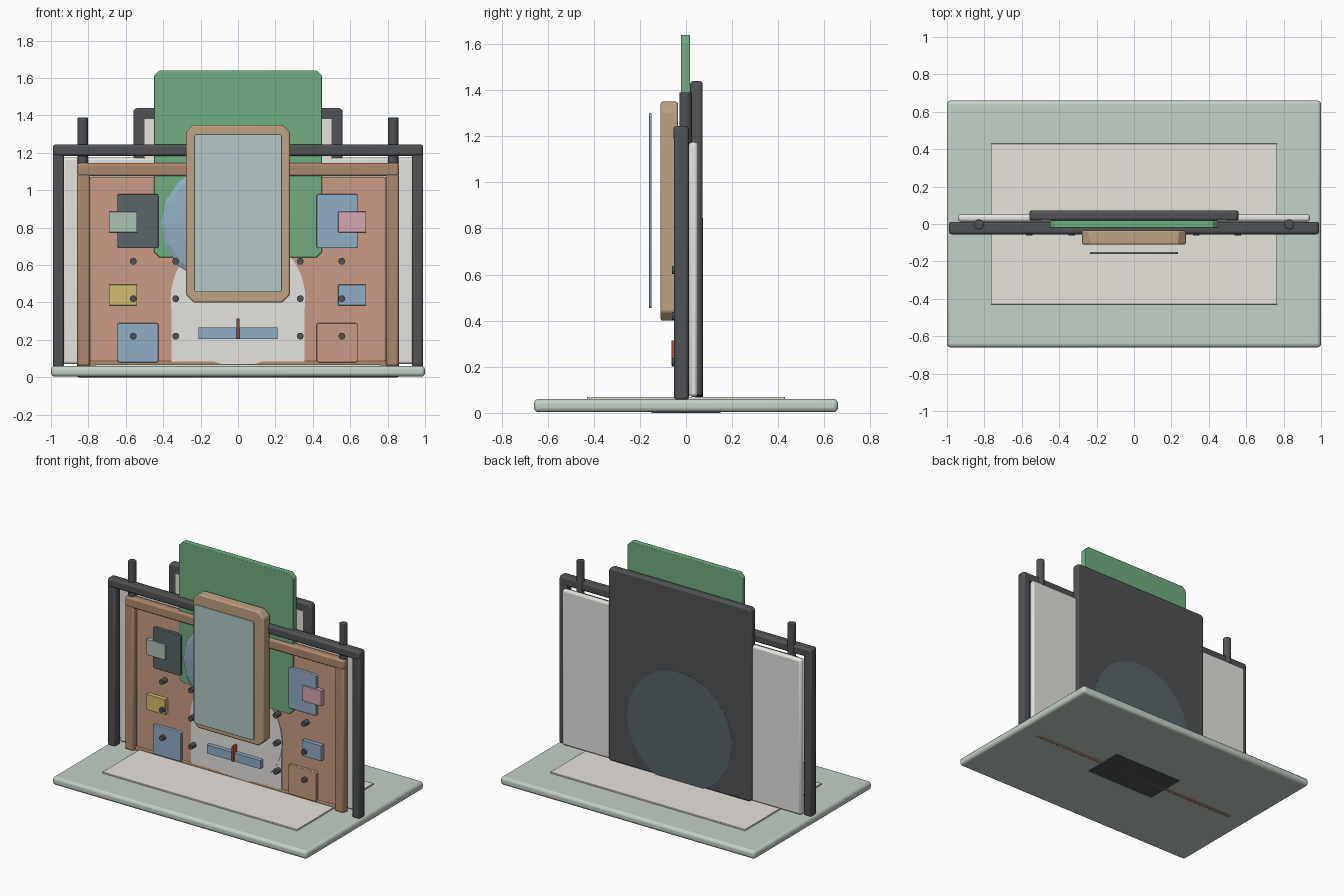
import bpy, bmesh, math
from mathutils import Matrix

if "Cube" in bpy.data.objects:
    bpy.data.objects.remove(bpy.data.objects["Cube"])

COL = {
    "sage": (0.55, 0.64, 0.57), "cream": (0.80, 0.77, 0.72), "dark": (0.08, 0.085, 0.09),
    "brown": (0.42, 0.25, 0.15), "salmon": (0.60, 0.33, 0.23), "green": (0.16, 0.42, 0.22),
    "tan": (0.52, 0.36, 0.22), "glass": (0.45, 0.58, 0.58), "blue": (0.28, 0.42, 0.56),
    "white": (0.78, 0.77, 0.74), "yellow": (0.65, 0.52, 0.15), "pink": (0.68, 0.38, 0.45),
    "mint": (0.42, 0.55, 0.47), "red": (0.6, 0.1, 0.06), "slate": (0.10, 0.13, 0.14),
}
MATS = {}
for key, c in COL.items():
    MATS[key] = bpy.data.materials.new(key)
    MATS[key].diffuse_color = (*c, 1)


def finish(name, bm, col, bevel=0, segs=2, smooth=True):
    bmesh.ops.recalc_face_normals(bm, faces=bm.faces)
    me = bpy.data.meshes.new(name)
    bm.to_mesh(me)
    bm.free()
    ob = bpy.data.objects.new(name, me)
    bpy.context.collection.objects.link(ob)
    me.materials.append(MATS[col])
    if bevel:
        m = ob.modifiers.new("bevel", 'BEVEL')
        m.width, m.segments = bevel, segs
    if smooth:
        bpy.context.view_layer.objects.active = ob
        ob.select_set(True)
        bpy.ops.object.shade_smooth_by_angle()
        ob.select_set(False)
    return ob


def box(name, x, y, z, col, bevel=0, segs=2):
    """Box from (min, max) pairs."""
    bm = bmesh.new()
    bmesh.ops.create_cube(bm, size=1)
    for v in bm.verts:
        for i, (a, b) in enumerate((x, y, z)):
            v.co[i] = b if v.co[i] > 0 else a
    return finish(name, bm, col, bevel, segs)


def plate(name, x, y, z, cut, col, bevel=0, segs=1):
    """Upright slab with clipped (segs=1) or rounded corners."""
    bm = bmesh.new()
    pts = []
    corners = ((x[1], z[1], 0), (x[0], z[1], 90), (x[0], z[0], 180), (x[1], z[0], 270))
    for cx, cz, a0 in corners:
        ox = cx - math.copysign(cut, cx - sum(x) / 2)
        oz = cz - math.copysign(cut, cz - sum(z) / 2)
        for i in range(segs + 1):
            a = math.radians(a0 + 90 * i / segs)
            pts.append(bm.verts.new((ox + cut * math.cos(a), y[0], oz + cut * math.sin(a))))
    f = bm.faces.new(pts)
    ext = bmesh.ops.extrude_face_region(bm, geom=[f])["geom"]
    bmesh.ops.translate(bm, vec=(0, y[1] - y[0], 0),
                        verts=[e for e in ext if isinstance(e, bmesh.types.BMVert)])
    return finish(name, bm, col, bevel, 2)


def rod(name, c, r, length, axis, col, n=24, bevel=0):
    bm = bmesh.new()
    rot = Matrix.Rotation(math.pi / 2, 4, 'X') if axis == 'Y' else Matrix()
    bmesh.ops.create_cone(bm, cap_ends=True, segments=n, radius1=r, radius2=r, depth=length,
                          matrix=Matrix.Translation(c) @ rot)
    return finish(name, bm, col, bevel)


# Base
box("base", (-1, 1), (-0.66, 0.66), (0.003, 0.06), "sage", 0.02, 3)
box("base_inlay", (-0.765, 0.765), (-0.43, 0.43), (0.05, 0.07), "cream", 0.003)
box("base_foot", (-0.28, 0.28), (-0.15, 0.15), (0, 0.03), "dark")

# Outer dark frame, inner brown frame and rods
for s, side in ((-1, "left"), (1, "right")):
    def mx(a, b):
        return tuple(sorted((s * a, s * b)))
    box("frame_post_" + side, mx(0.93, 0.99), (-0.052, 0.012), (0.055, 1.24), "dark", 0.012)
    box("inner_post_" + side, mx(0.79, 0.86), (-0.045, 0.01), (0.06, 1.09), "brown", 0.012)
    rod("rod_" + side, (s * 0.83, -0.002, 1.22), 0.027, 0.34, 'Z', "dark", bevel=0.004)
box("frame_top_bar", (-0.99, 0.99), (-0.055, 0.012), (1.182, 1.245), "dark", 0.014)
box("inner_top_bar", (-0.86, 0.86), (-0.045, 0.01), (1.075, 1.145), "brown", 0.012)
box("inner_bottom_bar", (-0.86, 0.86), (-0.02, 0.01), (0, 0.09), "brown", 0.01)

# Back panels
box("rear_panel", (-0.94, 0.94), (0.012, 0.052), (0.07, 1.175), "white", 0.014)
plate("tall_back_panel", (-0.56, 0.56), (0.018, 0.072), (0.07, 1.44), 0.025, "dark", 0.012, 4)
box("tall_panel_lining", (-0.5, 0.5), (0.013, 0.022), (0.1, 1.38), "cream")
rod("back_disc", (0, 0.064, 0.435), 0.41, 0.018, 'Y', "slate", 64)

# Front panels
box("board", (-0.79, 0.79), (-0.015, 0.012), (0.07, 1.07), "salmon", 0.008)
box("dial_backing", (-0.355, 0.355), (-0.018, 0), (0.07, 0.43), "white")
rod("dial", (0, -0.012, 0.42), 0.36, 0.016, 'Y', "white", 48)
plate("tall_green_panel", (-0.45, 0.45), (-0.022, 0.018), (0.64, 1.64), 0.03, "green", 0.004)

# Faceted blue lens
bm = bmesh.new()
bmesh.ops.create_uvsphere(bm, u_segments=16, v_segments=8, radius=0.32,
                          matrix=Matrix.Translation((-0.09, -0.03, 0.82)) @ Matrix.Diagonal((1, 0.09, 1, 1))
                          @ Matrix.Rotation(math.pi / 2, 4, 'X'))
finish("lens", bm, "blue", smooth=False)

# Raised front tablet and floating screen
plate("tablet", (-0.277, 0.277), (-0.11, -0.035), (0.40, 1.35), 0.04, "tan", 0.008)
plate("screen", (-0.235, 0.235), (-0.16, -0.15), (0.455, 1.30), 0.015, "glass", 0.002, 3)

# Tiles on the board: name, left edge, bottom, colour
for name, x, z, col in (("left_upper", -0.645, 0.69, "slate"), ("right_upper", 0.42, 0.69, "blue")):
    plate("large_tile_" + name, (x, x + 0.22), (-0.035, -0.01), (z, z + 0.29), 0.012, col, 0.003, 3)
for name, x, col in (("left", -0.645, "blue"), ("right", 0.42, "salmon")):
    plate("lower_tile_" + name, (x, x + 0.22), (-0.035, -0.01), (0.08, 0.29), 0.012, col, 0.003, 3)
for name, x, z, col in (("left_upper", -0.69, 0.775, "mint"), ("right_upper", 0.535, 0.775, "pink"),
                        ("left_mid", -0.69, 0.385, "yellow"), ("right_mid", 0.535, 0.385, "blue")):
    box("small_tile_" + name, (x, x + 0.15), (-0.045, -0.01), (z, z + 0.11), col, 0.002)

# Pegs
for x in (-0.56, -0.333, 0.333, 0.555):
    for z in (0.22, 0.42, 0.62):
        rod("peg", (x, -0.036, z), 0.018, 0.05, 'Y', "dark", 16)

# Gauge
box("gauge_bar", (-0.21, 0.21), (-0.05, -0.015), (0.205, 0.265), "blue")
box("gauge_needle", (-0.007, 0.007), (-0.062, -0.02), (0.205, 0.315), "red", 0.002)

for m in bpy.data.materials:
    if m.users and not m.is_grease_pencil:
        m.use_nodes = True
        m.node_tree.nodes["Principled BSDF"].inputs["Base Color"].default_value = m.diffuse_color
